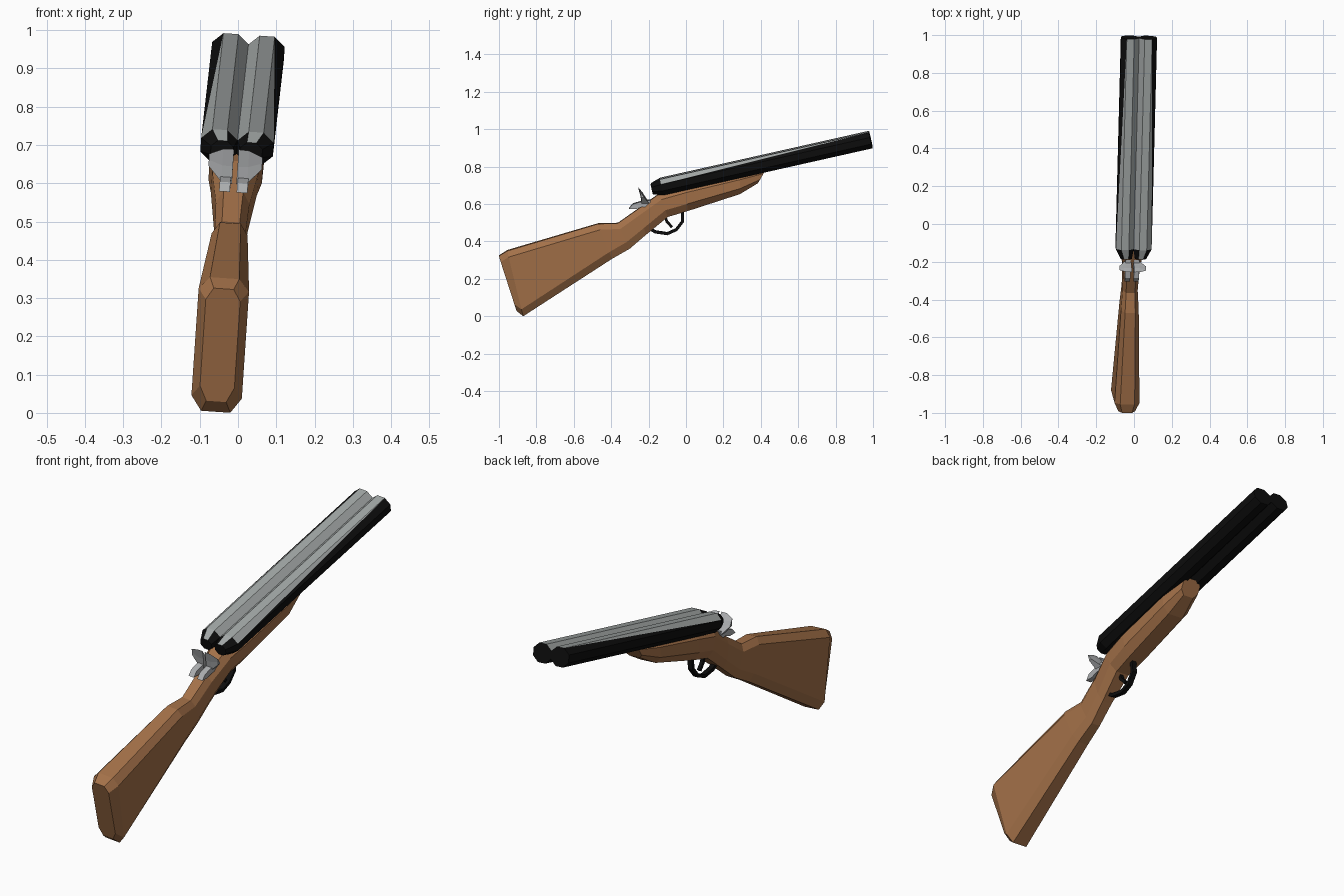
import bpy, bmesh, math
from mathutils import Matrix, Vector

if "Cube" in bpy.data.objects:
    bpy.data.objects.remove(bpy.data.objects["Cube"])

# The whole model leans and turns slightly
POSE = (Matrix.Translation((-0.05, 0, 0)) @ Matrix.Rotation(-0.01, 4, 'Z')
        @ Matrix.Rotation(0.07, 4, 'Y'))


def material(name, rgb):
    m = bpy.data.materials.new(name)
    m.diffuse_color = (*rgb, 1)
    m.use_nodes = True
    m.node_tree.nodes["Principled BSDF"].inputs["Base Color"].default_value = m.diffuse_color
    return m


WOOD = material("brown wood", (0.37, 0.165, 0.066))
STEEL = material("grey steel", (0.36, 0.385, 0.38))
BRIGHT = material("light steel", (0.42, 0.43, 0.44))
BLACK = material("black metal", (0.004, 0.004, 0.004))


def finish(bm, name, mats):
    bmesh.ops.recalc_face_normals(bm, faces=bm.faces)
    bm.transform(POSE)
    me = bpy.data.meshes.new(name)
    bm.to_mesh(me)
    bm.free()
    for m in mats:
        me.materials.append(m)
    ob = bpy.data.objects.new(name, me)
    bpy.context.collection.objects.link(ob)
    return ob


def loft(bm, rings):
    """Skin closed rings of points, capping both ends; returns the vertex rings."""
    vs = [[bm.verts.new(p) for p in r] for r in rings]
    n = len(vs[0])
    for a, b in zip(vs, vs[1:]):
        for i in range(n):
            j = (i + 1) % n
            bm.faces.new((a[i], a[j], b[j], b[i]))
    bm.faces.new(vs[0])
    bm.faces.new(vs[-1])
    return vs


# Stock: (top y, z), (bottom y, z), half width
stock_sections = [
    ((-1.0, .325), (-.905, .03), .045),
    ((-.955, .353), (-.87, .003), .066),
    ((-.47, .497), (-.395, .31), .047),
    ((-.364, .50), (-.30, .364), .04),
    ((-.25, .58), (-.214, .438), .044),
    ((-.14, .66), (-.096, .535), .06),
    ((0, .70), (.01, .567), .07),
    ((.29, .762), (.29, .658), .07),
    ((.425, .785), (.385, .715), .048),
]
rings = []
for (ty, tz), (by, bz), w in stock_sections:
    t, b = Vector((0, ty, tz)), Vector((0, by, bz))
    f = min(.04 / (t - b).length, .3)          # corner chamfer
    half = [(t, .58 * w), (t.lerp(b, f * .8), w), (b.lerp(t, f), w), (b, .58 * w)]
    rings.append([p + Vector((x, 0, 0)) for p, x in half]
                 + [p - Vector((x, 0, 0)) for p, x in reversed(half)])
bm = bmesh.new()
loft(bm, rings)
finish(bm, "stock", [WOOD])

# Barrels: eight-sided, black below and grey above
SLOPE = math.atan(0.225)
D = Vector((0, math.cos(SLOPE), math.sin(SLOPE)))
U = Vector((0, -math.sin(SLOPE), math.cos(SLOPE)))
ORIGIN = Vector((0, 0, .725))
for side, name in ((1, "right_barrel"), (-1, "left_barrel")):
    rings = []
    for t, cx, k in ((-.187, .038, .62), (-.132, .0475, 1), (1.013, .0475, 1)):
        ring = []
        for i in range(8):
            a = math.radians(22.5 + 45 * i)
            c = 1 / math.cos(math.pi / 8)
            x = side * (cx + .0475 * k * c * math.cos(a))
            ring.append(ORIGIN + D * t + U * (.0435 * k * c * math.sin(a)) + Vector((x, 0, 0)))
        rings.append(ring)
    bm = bmesh.new()
    end, breech, muzzle = loft(bm, rings)
    # the outer upper face is split diagonally into grey and black
    split = next(f for f in bm.faces if {breech[0], breech[1], muzzle[0]} <= set(f.verts))
    bmesh.ops.connect_verts(bm, verts=[breech[0], muzzle[1]])
    grey = [{breech[1], breech[2], muzzle[1]}, {breech[2], breech[3], muzzle[2]},
            {breech[0], breech[1], muzzle[1]}, {end[1], end[2], breech[1]}]
    for f in bm.faces:
        f.material_index = int(any(g <= set(f.verts) for g in grey))
    finish(bm, name, [BLACK, STEEL])

# Hammers: a wide tapered wing and a narrow tongue each side
wing = [(-.255, .69), (-.243, .645), (-.235, .60), (-.19, .60), (-.215, .635), (-.232, .662)]
tongue = [(-.19, .625), (-.245, .615), (-.285, .603), (-.305, .578), (-.265, .578), (-.23, .59), (-.19, .585)]
tip = Vector((-.24, .665))
for side, name in ((1, "right_hammer"), (-1, "left_hammer")):
    bm = bmesh.new()
    shapes = []
    for x, k in ((.006, 1), (.034, .95), (.07, .35)):
        pts = [tip + (Vector(p) - tip) * k for p in wing]
        shapes.append([(side * x, p.x, p.y) for p in pts])
    loft(bm, shapes)
    loft(bm, [[(side * x, y, z) for y, z in tongue] for x in (.009, .037)])
    finish(bm, name, [BRIGHT])


def strip(name, path, width, thick):
    """Flat bar following a path in the side plane."""
    pts = [Vector((0, *p)) for p in path]
    rings = []
    for i, p in enumerate(pts):
        d = (pts[min(i + 1, len(pts) - 1)] - pts[max(i - 1, 0)]).normalized()
        n = Vector((0, -d.z, d.y)) * thick
        w = Vector((width, 0, 0))
        rings.append([p + n + w, p + n - w, p - n - w, p - n + w])
    bm = bmesh.new()
    loft(bm, rings)
    finish(bm, name, [BLACK])


# Trigger guard and trigger
strip("trigger_guard", [(-.20, .475), (-.165, .453), (-.10, .443), (-.052, .464),
                        (-.018, .508), (-.02, .57)], .012, .008)
strip("trigger", [(-.115, .55), (-.102, .508), (-.075, .478)], .008, .007)
